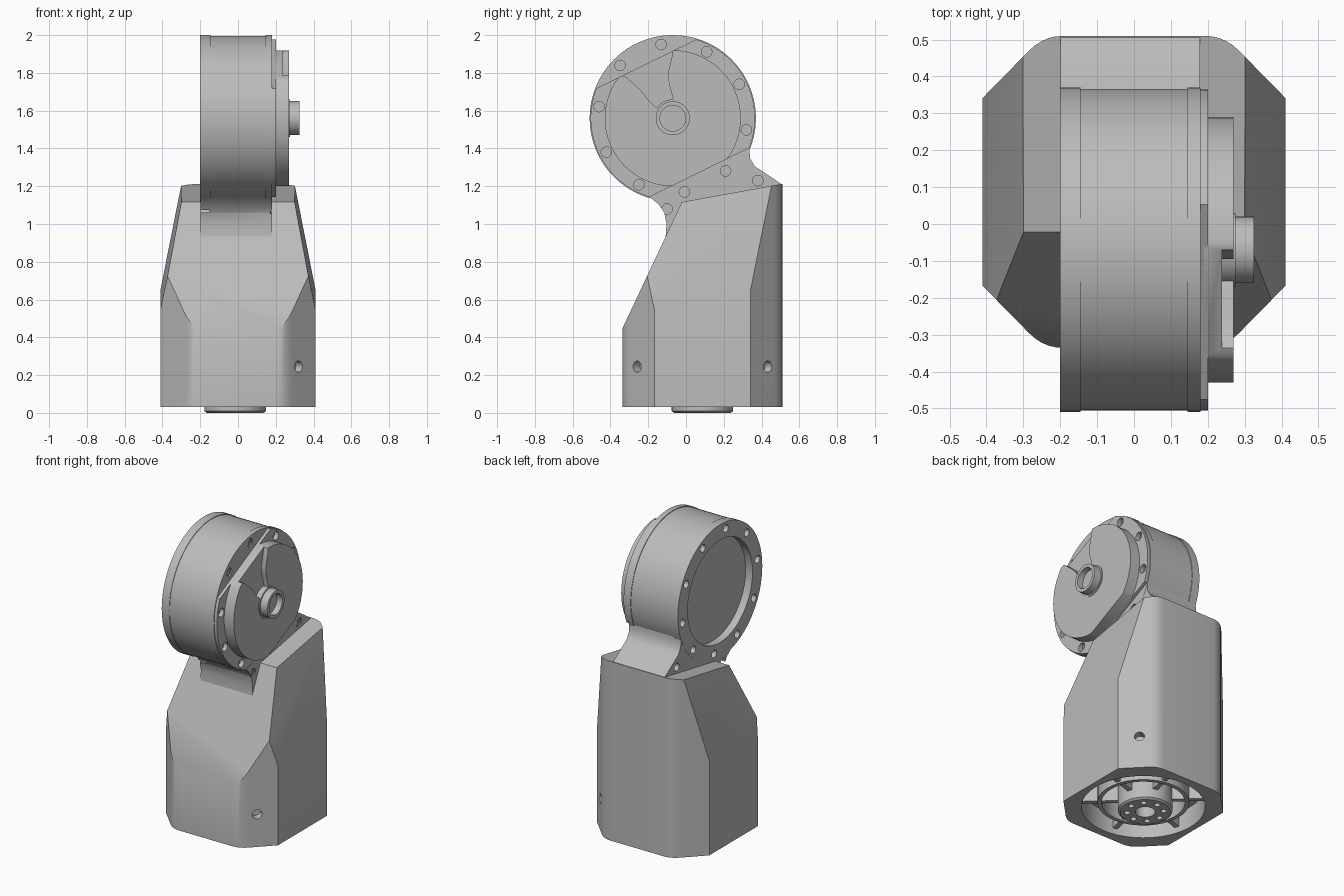
import bpy, bmesh, math
from mathutils import Vector, Matrix

if "Cube" in bpy.data.objects:
    bpy.data.objects.remove(bpy.data.objects["Cube"])

grey = bpy.data.materials.new("machined grey")
grey.use_nodes = True
grey.diffuse_color = (0.5, 0.5, 0.5, 1)
grey.node_tree.nodes["Principled BSDF"].inputs["Base Color"].default_value = (0.5, 0.5, 0.5, 1)

AXIS = Vector((0, -0.07, 1.56))      # joint centre
BASE = Vector((0, 0.087, 0))         # centre of the lower housing
SLANT = Vector((0, -0.44, 0.898))    # direction across the cover flats


def finish(name, bm):
    bmesh.ops.remove_doubles(bm, verts=bm.verts, dist=1e-5)
    bmesh.ops.recalc_face_normals(bm, faces=bm.faces)
    me = bpy.data.meshes.new(name)
    bm.to_mesh(me)
    bm.free()
    ob = bpy.data.objects.new(name, me)
    bpy.context.collection.objects.link(ob)
    me.materials.append(grey)
    return ob


def lathe(name, profile, axis="X", centre=AXIS, steps=72):
    """Turn (distance along axis, radius) points around an axis."""
    bm = bmesh.new()
    pts = [(a, 0, r) if axis == "X" else (r, 0, a) for a, r in profile]
    vs = [bm.verts.new(p) for p in pts]
    edges = [bm.edges.new(pair) for pair in zip(vs, vs[1:])]
    bmesh.ops.spin(bm, geom=vs + edges, cent=(0, 0, 0), angle=math.tau, steps=steps,
                   axis=(1, 0, 0) if axis == "X" else (0, 0, 1))
    bmesh.ops.translate(bm, verts=bm.verts, vec=centre)
    return finish(name, bm)


def prism_mesh(points, offset):
    bm = bmesh.new()
    face = bm.faces.new([bm.verts.new(p) for p in points])
    top = bmesh.ops.extrude_face_region(bm, geom=[face])["geom"]
    bmesh.ops.translate(bm, vec=offset, verts=[g for g in top if isinstance(g, bmesh.types.BMVert)])
    return bm


def slice_off(bm, point, normal):
    """Remove everything beyond a plane and close the cut."""
    geom = bm.verts[:] + bm.edges[:] + bm.faces[:]
    cut = bmesh.ops.bisect_plane(bm, geom=geom, plane_co=point, plane_no=normal, clear_outer=True)
    rim = [g for g in cut["geom_cut"] if isinstance(g, bmesh.types.BMEdge)]
    bmesh.ops.contextual_create(bm, geom=rim)


def rods(name, specs):
    """One cutter made of several cylinders: (centre, direction, radius, length)."""
    bm = bmesh.new()
    for centre, direction, radius, length in specs:
        turn = Vector(direction).to_track_quat("Z", "Y").to_matrix().to_4x4()
        bmesh.ops.create_cone(bm, cap_ends=True, segments=24, radius1=radius, radius2=radius,
                              depth=length, matrix=Matrix.Translation(centre) @ turn)
    return finish(name, bm)


def carve(target, cutter, keep=False):
    cutter.hide_render = True
    mod = target.modifiers.new("cut", "BOOLEAN")
    mod.operation, mod.solver, mod.object = "DIFFERENCE", "EXACT", cutter
    bpy.context.view_layer.objects.active = target
    bpy.ops.object.modifier_apply(modifier=mod.name)
    if not keep:
        bpy.data.objects.remove(cutter)


# Lower housing: rounded octagonal column trimmed by sloping planes
corners = []
for sx, sy in ((1, 1), (-1, 1), (-1, -1), (1, -1)):
    end = []
    a, b, c = Vector((0.41, 0.255)), Vector((0.245, 0.423)), Vector((0.19, 0.423))
    p = b + (a - b).normalized() * 0.055
    end.append(a)
    for i in range(6):
        t = i / 5
        end.append(p * (1 - t) ** 2 + b * 2 * t * (1 - t) + c * t * t)
    if sx * sy < 0:
        end.reverse()
    corners += [(v.x * sx, v.y * sy + BASE.y, 0.03) for v in end]
bm = prism_mesh(corners, (0, 0, 1.4))
slice_off(bm, (0, -0.03, 1.115), (0, -0.18, 1))
slice_off(bm, (0, -0.335, 0.45), (0, -0.905, 0.425))
for side in (1, -1):
    slice_off(bm, (side * 0.41, 0, 0.585), (side, -0.041, 0.206))
housing = finish("lower_housing", bm)
carve(housing, lathe("cavity_cutter", [(-0.1, 0), (-0.1, 0.37), (0.17, 0.37), (0.17, 0)], "Z", BASE))
carve(housing, rods("side_hole_cutter", [
    (Vector((0.32, BASE.y + s * 0.345, 0.245)), (1, s, 0), 0.03, 0.1) for s in (1, -1)]))

# Underside: mounting hub, ring and spokes inside the cavity
hub = lathe("mounting_hub", [(0.2, 0.06), (0, 0.06), (0, 0.15), (0.01, 0.163), (0.2, 0.163), (0.2, 0.06)],
            "Z", BASE + Vector((-0.015, 0, 0)), 48)
carve(hub, rods("hub_hole_cutter", [
    (BASE + Vector((-0.015 + 0.11 * math.cos(i * math.tau / 8), 0.11 * math.sin(i * math.tau / 8), 0)),
     (0, 0, 1), 0.018, 0.1) for i in range(8)]))
lathe("inner_ring", [(0.2, 0.25), (0.06, 0.25), (0.06, 0.275), (0.2, 0.275), (0.2, 0.25)], "Z", BASE, 48)
bm = bmesh.new()
for i in range(6):
    place = (Matrix.Translation(BASE) @ Matrix.Rotation(i * math.tau / 6 + 0.3, 4, "Z")
             @ Matrix.Translation((0.265, 0, 0.13)) @ Matrix.Diagonal((0.23, 0.03, 0.12, 1)))
    bmesh.ops.create_cube(bm, size=1, matrix=place)
finish("spokes", bm)

# Joint drum with raised rims and a recessed right face
drum = lathe("joint_drum", [(-0.15, 0), (-0.15, 0.338), (-0.2, 0.338), (-0.2, 0.44), (-0.145, 0.44),
                            (-0.145, 0.436), (0.145, 0.436), (0.145, 0.44), (0.18, 0.44), (0.18, 0)], steps=96)

# Flared neck between drum and housing
neck_side = [(0.48, 1.0), (0.0, 0.85), (-0.108, 0.93), (-0.103, 1.0), (-0.115, 1.06), (-0.145, 1.105), (-0.19, 1.14)]
for i in range(15):
    ang = math.radians(-106 + i * 86 / 14)
    neck_side.append((AXIS.y + 0.43 * math.cos(ang), AXIS.z + 0.43 * math.sin(ang)))
neck_side += [(0.337, 1.38), (0.34, 1.345), (0.365, 1.305), (0.505, 1.212)]
neck = finish("neck", prism_mesh([(-0.199, y, z) for y, z in neck_side], (0.378, 0, 0)))

# Cover plate with two parallel flats
bm = bmesh.new()
for radius, x0, x1 in ((0.435, 0.17, 0.2), (0.36, 0.19, 0.27)):
    ring = [AXIS + Vector((x0, radius * math.cos(i * math.tau / 96), radius * math.sin(i * math.tau / 96)))
            for i in range(96)]
    part = prism_mesh(ring, (x1 - x0, 0, 0))
    for s in (1, -1):
        slice_off(part, AXIS + SLANT * s * 0.32, SLANT * s)
    if radius > 0.4:
        plate = finish("cover_plate", part)
    else:
        cap = finish("raised_cap", part)

# Fan-shaped recess in the cap, bounded by two curved walls
fan = [(-0.07, 1.6), (-0.07, 1.67), (-0.09, 1.74), (-0.095, 1.8), (-0.074, 1.89), (-0.05, 2.05), (-0.5, 1.95),
       (-0.45, 1.83), (-0.32, 1.78), (-0.24, 1.71), (-0.195, 1.65), (-0.15, 1.61)]
carve(cap, finish("fan_cutter", prism_mesh([(0.238, y, z) for y, z in fan], (0.1, 0, 0))))

# Hollow shaft end
lathe("shaft_end", [(0.22, 0), (0.22, 0.1), (0.275, 0.1), (0.275, 0.09), (0.325, 0.09), (0.325, 0.068),
                    (0.285, 0.068), (0.285, 0)], steps=48)

# Screw holes around both faces and on the neck
spots = [AXIS + 0.395 * Vector((0, math.cos(a), math.sin(a)))
         for a in (math.radians(27 + 36 * i) for i in range(10))]
lugs = [Vector((0, -0.1, 1.08)), Vector((0, 0.38, 1.23))]
X = Vector((1, 0, 0))
wide = rods("screw_cutter", [(p + X * 0.22, X, 0.028, 0.1) for p in spots + lugs]
            + [(p - X * 0.2, X, 0.025, 0.1) for p in spots + lugs])
for target in (drum, neck, plate):
    carve(target, wide, keep=True)
bpy.data.objects.remove(wide)

# Screw heads with a centre hole
for i, p in enumerate(spots + lugs):
    lathe(f"screw_{i + 1}", [(0.16, 0.012), (0.176, 0.012), (0.176, 0.022), (0.16, 0.022)], centre=Vector((0, p.y, p.z)), steps=20)

# Smooth curved surfaces, keep hard edges
bpy.ops.object.select_all(action="DESELECT")
for ob in bpy.context.collection.objects:
    if ob.type == "MESH" and grey.name in ob.data.materials:
        ob.select_set(True)
        bpy.context.view_layer.objects.active = ob
bpy.ops.object.shade_smooth_by_angle(angle=math.radians(30))
